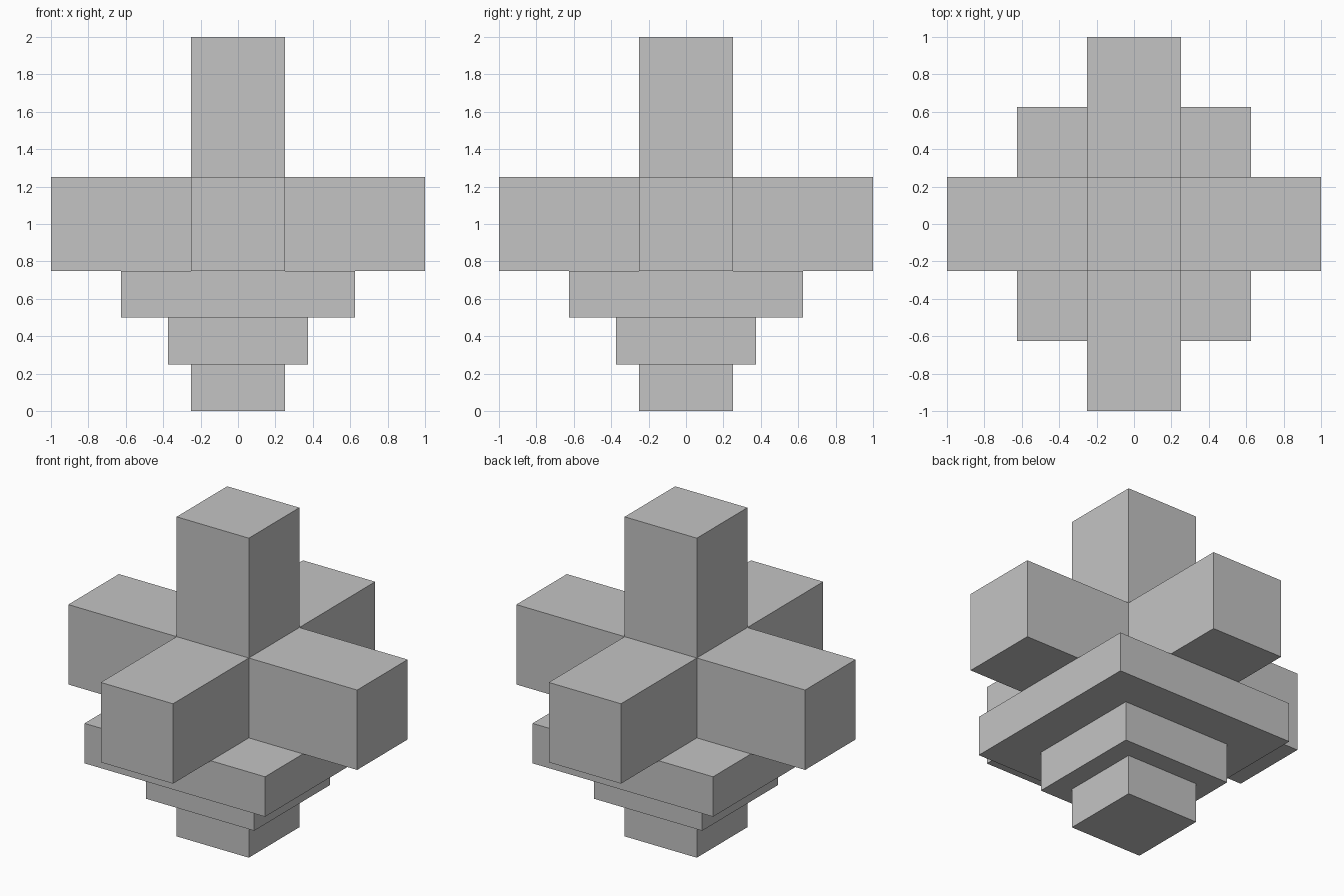
import bpy
import bmesh
from mathutils import Vector

default_cube = bpy.data.objects.get("Cube")
if default_cube:
    bpy.data.objects.remove(default_cube, do_unlink=True)

# Single flat grey for every part
grey = bpy.data.materials.new("plain_grey")
grey.use_nodes = True
colour = (0.55, 0.55, 0.55, 1.0)
grey.diffuse_color = colour
grey.node_tree.nodes["Principled BSDF"].inputs["Base Color"].default_value = colour

ARM_WIDTH = 0.5
ARM_LENGTH = 0.75


def finish(name, bm):
    """Turn a bmesh into a named, flat-shaded grey object."""
    bmesh.ops.recalc_face_normals(bm, faces=bm.faces)
    mesh = bpy.data.meshes.new(name)
    bm.to_mesh(mesh)
    bm.free()
    mesh.materials.append(grey)
    obj = bpy.data.objects.new(name, mesh)
    bpy.context.collection.objects.link(obj)
    return obj


# Cross: a core cube with four side arms and a top arm extruded from its faces
bm = bmesh.new()
bmesh.ops.create_cube(bm, size=ARM_WIDTH)
bm.normal_update()
for face in [f for f in bm.faces if f.normal.z > -0.5]:
    direction = face.normal.copy()
    tip = bmesh.ops.extrude_discrete_faces(bm, faces=[face])["faces"][0]
    bmesh.ops.translate(bm, verts=tip.verts, vec=direction * ARM_LENGTH)
cross = finish("cross_arms", bm)
cross.location.z = 1.0

# Stepped base: square slabs that widen upwards to meet the cross
STEP = 0.25
for level, (name, width) in enumerate([("foot_block", 0.5),
                                       ("middle_step", 0.75),
                                       ("upper_step", 1.25)]):
    bm = bmesh.new()
    bmesh.ops.create_cube(bm, size=1.0)
    bmesh.ops.scale(bm, verts=bm.verts, vec=Vector((width, width, STEP)))
    slab = finish(name, bm)
    slab.location.z = STEP * (level + 0.5)
